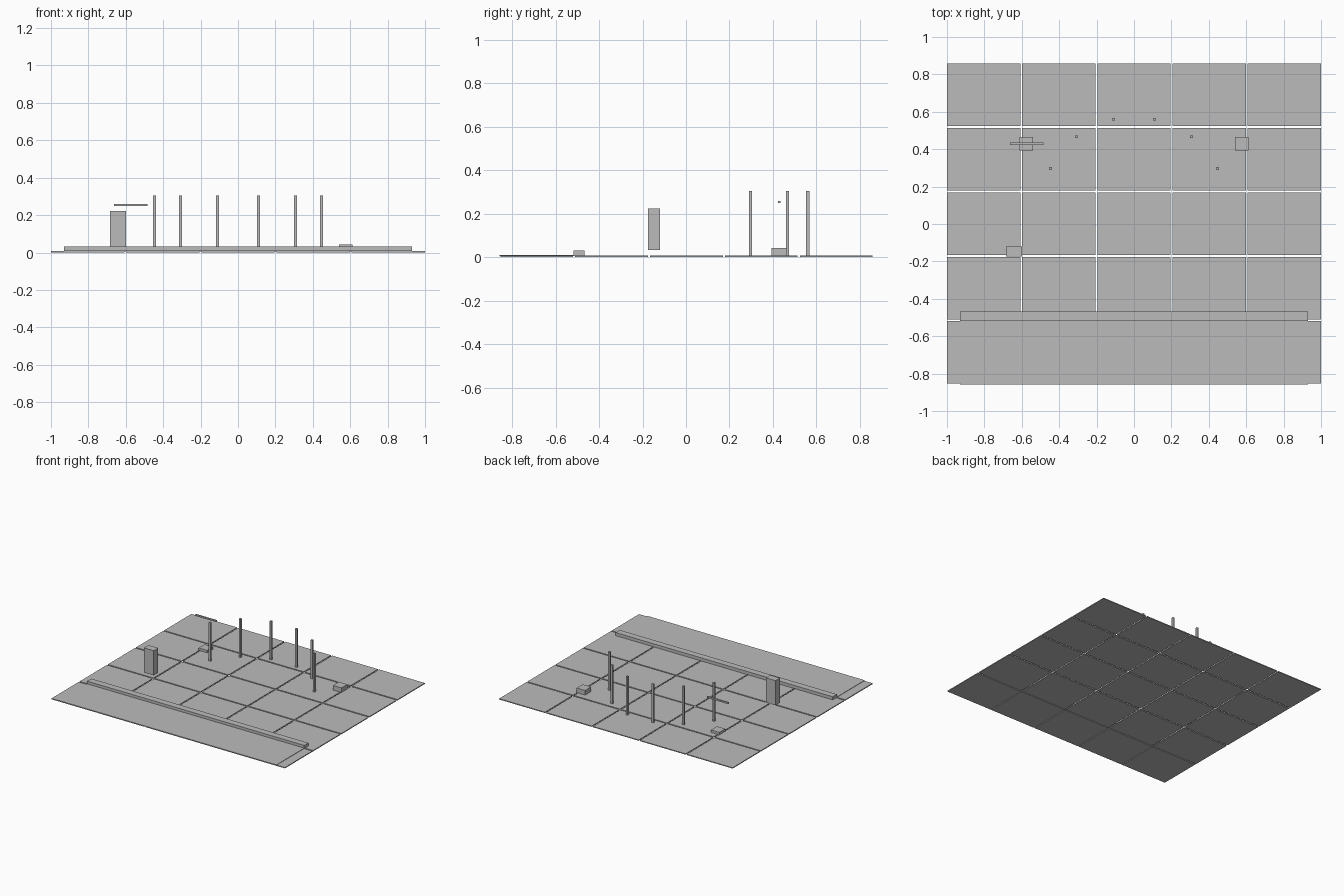
import bpy

cube = bpy.data.objects.get("Cube")
if cube:
    bpy.data.objects.remove(cube, do_unlink=True)

# One flat grey for everything
grey = bpy.data.materials.new("stone_grey")
grey.use_nodes = True
colour = (0.5, 0.5, 0.5, 1)
grey.diffuse_color = colour
grey.node_tree.nodes["Principled BSDF"].inputs["Base Color"].default_value = colour


def box(name, x, y, z):
    """Box from (low, high) ranges on each axis."""
    bpy.ops.mesh.primitive_cube_add(size=1, location=[sum(r) / 2 for r in (x, y, z)])
    ob = bpy.context.object
    ob.name = name
    ob.scale = [r[1] - r[0] for r in (x, y, z)]
    bpy.ops.object.transform_apply(location=False, rotation=False, scale=True)
    ob.data.materials.append(grey)
    return ob


# Floor of separate tiles with narrow joints
COUNT, GAP, FLOOR = 5, 0.01, 0.007
X0, X1, Y0, Y1 = -1, 1, -0.854, 0.858
step_x = (X1 - X0 + GAP) / COUNT
step_y = (Y1 - Y0 + GAP) / COUNT
for row in range(COUNT):
    for col in range(COUNT):
        x = X0 + col * step_x
        y = Y0 + row * step_y
        box(f"floor_tile_{row}_{col}", (x, x + step_x - GAP),
            (y, y + step_y - GAP), (0, FLOOR))

# Front walkway and its raised kerb
box("front_walkway", (-0.93, 0.93), (-0.858, -0.51), (FLOOR - 0.002, 0.01))
box("front_kerb", (-0.93, 0.93), (-0.518, -0.467), (FLOOR, 0.031))

# Arc of slim square posts, mirrored left and right
HALF = 0.0075
for i, (px, py) in enumerate([(0.446, 0.297), (0.307, 0.467), (0.11, 0.56)]):
    for side, sign in (("left", 1), ("right", -1)):
        cx = sign * px
        box(f"post_{side}_{i}", (cx - HALF, cx + HALF),
            (py - HALF, py + HALF), (FLOOR, 0.305))

# Low blocks at both sides
box("left_block", (0.539, 0.611), (0.392, 0.465), (FLOOR, 0.043))
box("right_block", (-0.611, -0.539), (0.392, 0.465), (FLOOR, 0.026))

# Bar hovering over the right block
box("floating_bar", (-0.663, -0.484), (0.423, 0.435), (0.248, 0.259))

# Upright pedestal, slightly raised above the floor
box("pedestal", (-0.684, -0.6), (-0.174, -0.119), (0.032, 0.223))
